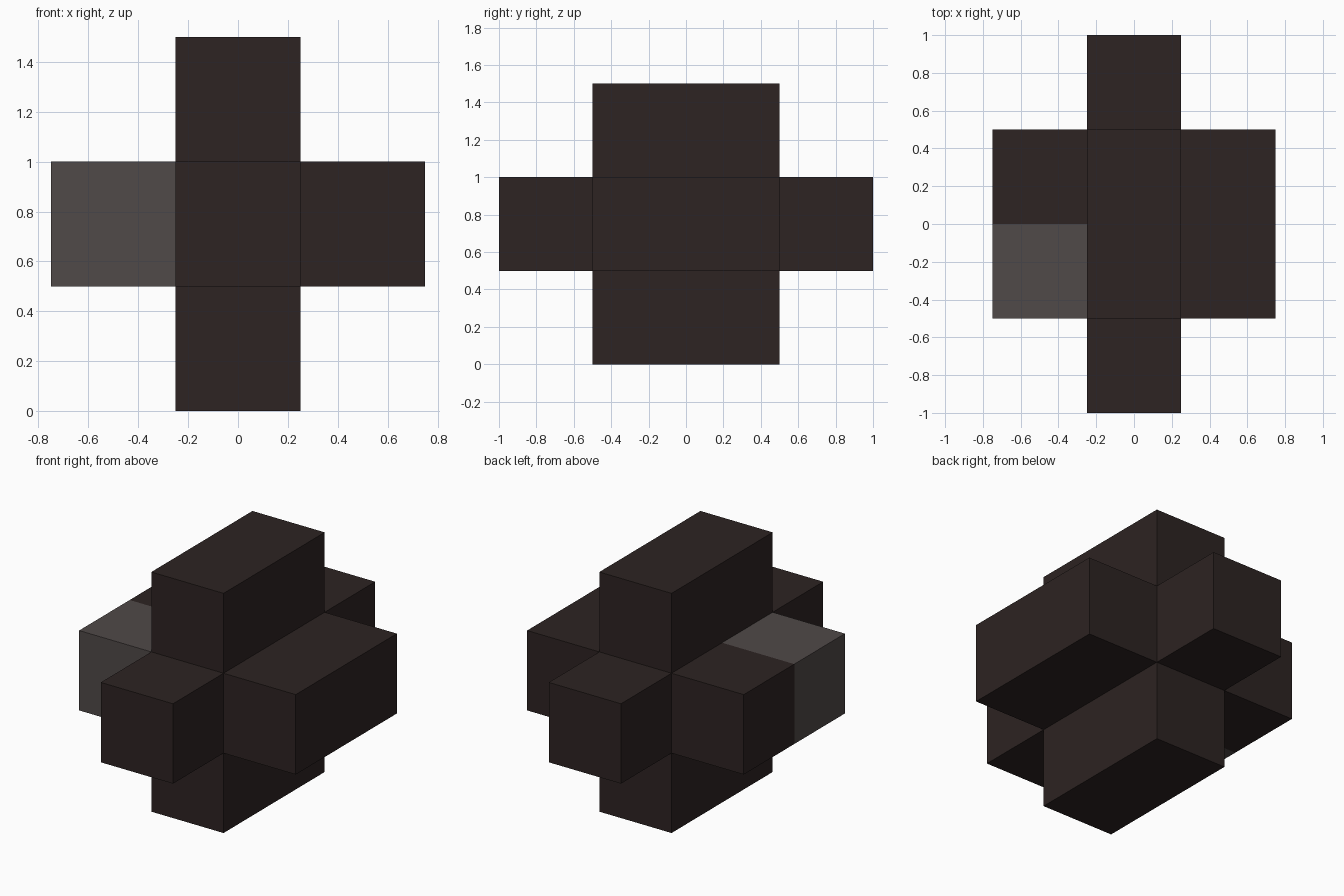
import bpy
import bmesh
from mathutils import Vector

if "Cube" in bpy.data.objects:
    bpy.data.objects.remove(bpy.data.objects["Cube"])


def material(name, rgb):
    m = bpy.data.materials.new(name)
    m.diffuse_color = (*rgb, 1.0)
    m.use_nodes = True
    m.node_tree.nodes["Principled BSDF"].inputs["Base Color"].default_value = m.diffuse_color
    return m


dark = material("dark_brown", (0.026, 0.0168, 0.016))
grey = material("warm_grey", (0.080, 0.067, 0.065))


def block(name, low, high, open_side=None, mats=(dark,), split_y=None):
    """Box between two corners; open_side drops the face hidden by the core."""
    low, high = Vector(low), Vector(high)
    bm = bmesh.new()
    bmesh.ops.create_cube(bm, size=1)
    for v in bm.verts:
        v.co = (low + high) / 2 + v.co * (high - low)
    bm.normal_update()
    if open_side:
        hidden = [f for f in bm.faces if f.normal.dot(Vector(open_side)) > 0.9]
        bmesh.ops.delete(bm, geom=hidden, context='FACES')
    if split_y is not None:
        bmesh.ops.bisect_plane(bm, geom=bm.verts[:] + bm.edges[:] + bm.faces[:],
                               plane_co=(0, split_y, 0), plane_no=(0, 1, 0))
        for f in bm.faces:
            f.material_index = int(f.calc_center_median().y < split_y)
    mesh = bpy.data.meshes.new(name)
    bm.to_mesh(mesh)
    bm.free()
    for m in mats:
        mesh.materials.append(m)
    obj = bpy.data.objects.new(name, mesh)
    bpy.context.collection.objects.link(obj)
    return obj


# Upright core slab
block("core", (-0.25, -0.5, 0), (0.25, 0.5, 1.5))

# Side arms; the front half of the left one is grey
block("right_arm", (0.25, -0.5, 0.5), (0.75, 0.5, 1.0), (-1, 0, 0))
block("left_arm", (-0.75, -0.5, 0.5), (-0.25, 0.5, 1.0), (1, 0, 0),
      mats=(dark, grey), split_y=0.0)

# Front and back arms
block("front_arm", (-0.25, -1.0, 0.5), (0.25, -0.5, 1.0), (0, 1, 0))
block("back_arm", (-0.25, 0.5, 0.5), (0.25, 1.0, 1.0), (0, -1, 0))
